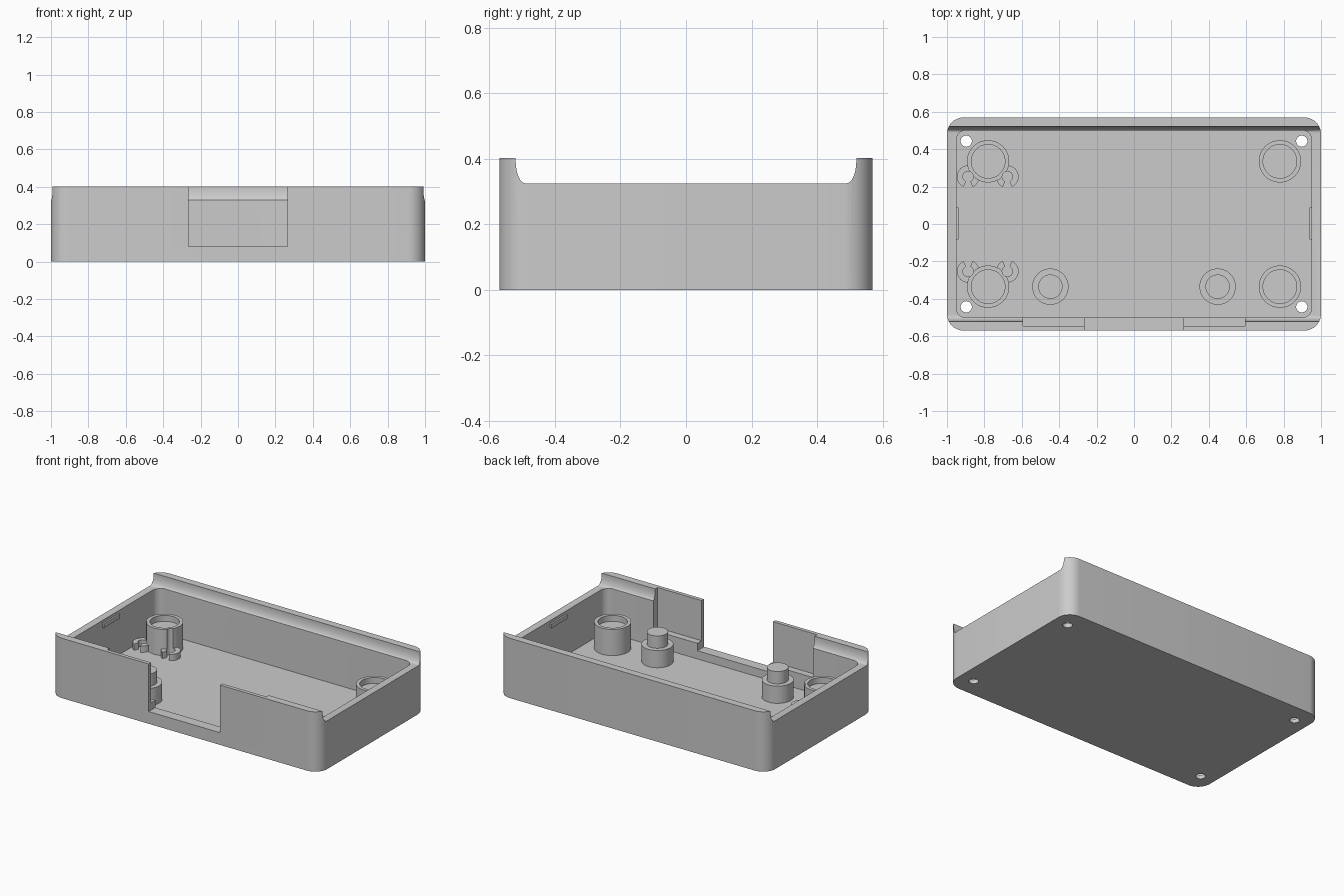
import bpy, bmesh, math
from mathutils import Vector

if "Cube" in bpy.data.objects:
    bpy.data.objects.remove(bpy.data.objects["Cube"])

FLOOR = 0.027
grey = bpy.data.materials.new("plain grey")
grey.diffuse_color = (0.6, 0.6, 0.6, 1)
grey.use_nodes = True
grey.node_tree.nodes["Principled BSDF"].inputs["Base Color"].default_value = grey.diffuse_color


def prism(name, pts, offset):
    """Extrude a closed outline of 3D points along offset."""
    bm = bmesh.new()
    face = bm.faces.new([bm.verts.new(p) for p in pts])
    ext = bmesh.ops.extrude_face_region(bm, geom=[face])
    bmesh.ops.translate(bm, vec=Vector(offset),
                        verts=[v for v in ext["geom"] if isinstance(v, bmesh.types.BMVert)])
    bmesh.ops.recalc_face_normals(bm, faces=bm.faces)
    me = bpy.data.meshes.new(name)
    bm.to_mesh(me)
    bm.free()
    me.materials.append(grey)
    ob = bpy.data.objects.new(name, me)
    bpy.context.collection.objects.link(ob)
    return ob


def arc(cx, cy, r, a0, a1, n):
    return [(cx + r * math.cos(math.radians(a0 + (a1 - a0) * i / n)),
             cy + r * math.sin(math.radians(a0 + (a1 - a0) * i / n))) for i in range(n + 1)]


def upright(name, outline, z0, z1):
    return prism(name, [(x, y, z0) for x, y in outline], (0, 0, z1 - z0))


def rounded(name, hx, hy, r, z0, z1):
    pts = []
    for sx, sy, a in ((1, 1, 0), (-1, 1, 90), (-1, -1, 180), (1, -1, 270)):
        pts += arc(sx * (hx - r), sy * (hy - r), r, a, a + 90, 10)
    return upright(name, pts, z0, z1)


def cylinder(name, x, y, r, z0, z1, n=48):
    return upright(name, arc(x, y, r, 0, 360, n)[:-1], z0, z1)


def box(name, x0, x1, y0, y1, z0, z1):
    return upright(name, [(x0, y0), (x1, y0), (x1, y1), (x0, y1)], z0, z1)


def cut(target, cutters):
    for c in cutters:
        mod = target.modifiers.new("cut", "BOOLEAN")
        mod.operation, mod.solver, mod.object = "DIFFERENCE", "EXACT", c
        bpy.context.view_layer.objects.active = target
        bpy.ops.object.modifier_apply(modifier=mod.name)
        bpy.data.objects.remove(c)


# Case shell with rounded corners, hollow inside
shell = rounded("case_shell", 1.0, 0.57, 0.09, 0, 0.402)
cavity = rounded("cavity", 0.95, 0.5, 0.05, FLOOR, 0.6)

# Lowered ends with a concave sweep up to the front and back lips
side = [(-0.52, 0.5)] + [(-0.49 + 0.03 * math.cos(math.radians(a)),
                          0.395 + 0.07 * math.sin(math.radians(a)))
                         for a in range(180, 271, 9)]
profile = side + [(-y, z) for y, z in reversed(side)]
trough = prism("trough", [(-1.2, y, z) for y, z in profile], (2.4, 0, 0))

# Front opening, thinned wall beside it, screw holes in the floor
notch = box("notch", -0.265, 0.265, -0.7, -0.45, 0.082, 0.6)
pocket = box("pocket", -0.593, 0.593, -0.545, -0.45, 0.132, 0.6)
holes = [cylinder("hole", sx * 0.897, sy * 0.443, 0.03, -0.1, 0.2, 32)
         for sx in (-1, 1) for sy in (-1, 1)]
cut(shell, [cavity, trough, pocket, notch] + holes)
parts = [shell]

# Corner posts with a shallow recess
for sx in (-1, 1):
    for sy in (-1, 1):
        post = cylinder("corner_post", sx * 0.78, sy * 0.335, 0.113, FLOOR - 0.01, 0.203)
        cutters = [cylinder("recess", sx * 0.78, sy * 0.335, 0.09, 0.163, 0.5)]
        # Wire clips hugging the left posts, open towards the middle
        if sx < 0:
            for x in (-0.887, -0.677):
                y = sy * 0.253
                cutters.append(cylinder("groove", x, y, 0.028, 0, 0.5, 24))
                gap = -90 * sy
                ring = (arc(x, y, 0.06, gap + 24, gap + 336, 28)
                        + arc(x, y, 0.028, gap + 336, gap + 24, 28))
                parts.append(upright("wire_clip", ring, FLOOR - 0.01, 0.07))
        cut(post, cutters)
        parts.append(post)

# Front stepped pegs and the snap ridges on the end walls
for sx in (-1, 1):
    parts.append(cylinder("peg_base", sx * 0.447, -0.335, 0.097, FLOOR - 0.01, 0.143))
    parts.append(cylinder("peg_pin", sx * 0.447, -0.335, 0.065, 0.14, 0.226))
    xs = sorted((sx * 0.938, sx * 0.955))
    parts.append(box("snap_ridge", xs[0], xs[1], -0.083, 0.087, 0.278, 0.305))

# Smooth the curved walls, keep edges sharp
for ob in parts:
    bpy.ops.object.select_all(action="DESELECT")
    ob.select_set(True)
    bpy.context.view_layer.objects.active = ob
    bpy.ops.object.shade_smooth_by_angle(angle=math.radians(30))
